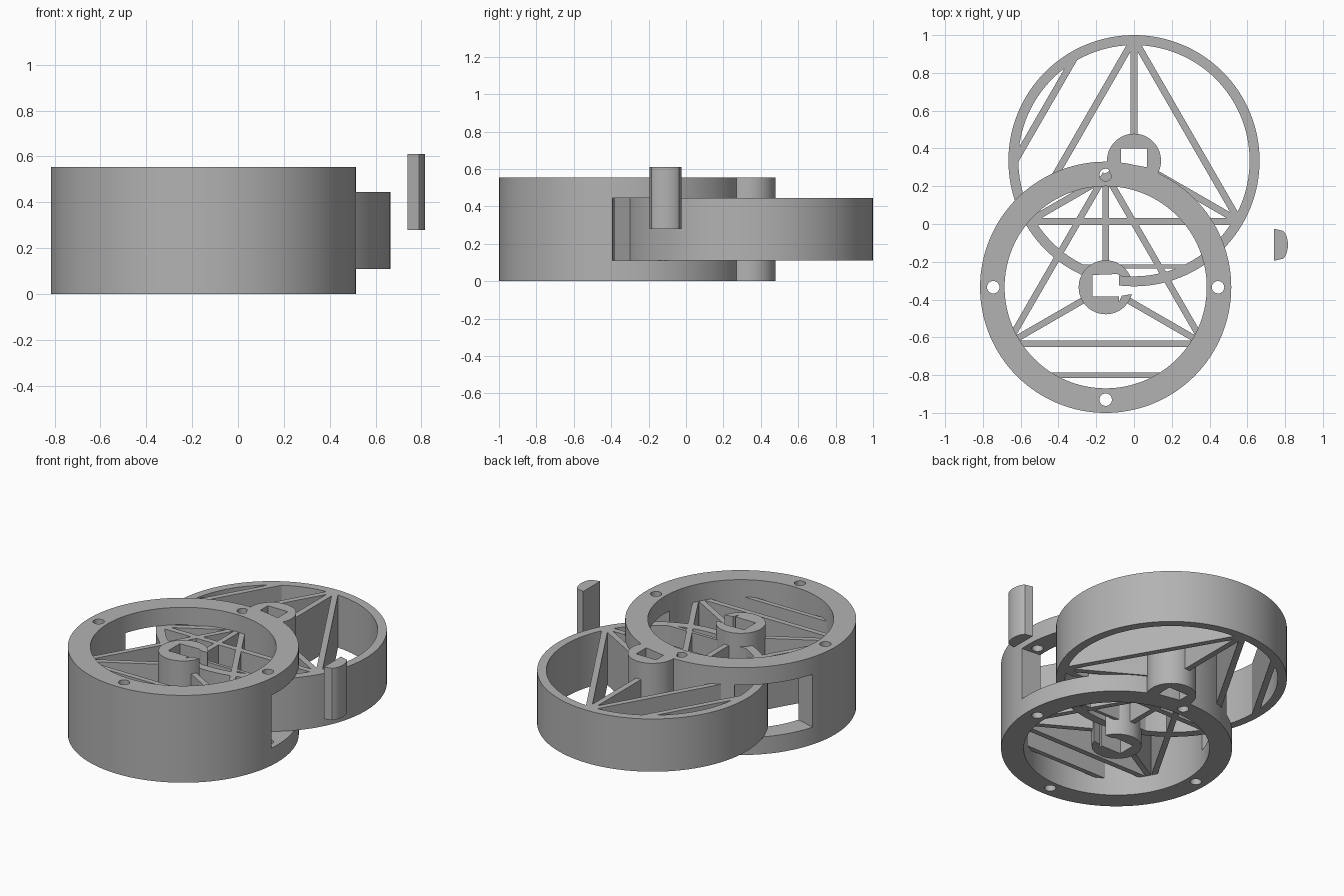
import bpy, bmesh, math
from mathutils import Vector

if "Cube" in bpy.data.objects:
    bpy.data.objects.remove(bpy.data.objects["Cube"])

grey = bpy.data.materials.new("plain grey")
grey.diffuse_color = (0.45, 0.45, 0.45, 1)
grey.use_nodes = True
grey.node_tree.nodes["Principled BSDF"].inputs["Base Color"].default_value = grey.diffuse_color

A = Vector((-0.15, -0.335))   # thick ring centre
B = Vector((0.0, 0.335))      # thin ring centre
LOW, HIGH, TOP = 0.11, 0.445, 0.555


def finish(name, bm):
    bmesh.ops.recalc_face_normals(bm, faces=bm.faces)
    me = bpy.data.meshes.new(name)
    bm.to_mesh(me)
    bm.free()
    me.materials.append(grey)
    ob = bpy.data.objects.new(name, me)
    bpy.context.collection.objects.link(ob)
    return ob


def prism(name, pts, z0, z1):
    """Upright prism over a flat outline."""
    bm = bmesh.new()
    lo = [bm.verts.new((p[0], p[1], z0)) for p in pts]
    hi = [bm.verts.new((p[0], p[1], z1)) for p in pts]
    bm.faces.new(lo)
    bm.faces.new(hi)
    for i in range(len(pts)):
        j = (i + 1) % len(pts)
        bm.faces.new((lo[i], lo[j], hi[j], hi[i]))
    return finish(name, bm)


def polar(c, r, deg):
    a = math.radians(deg)
    return c + Vector((math.cos(a), math.sin(a))) * r


def disc(name, c, r, z0, z1, n=64):
    return prism(name, [polar(c, r, 360 * i / n) for i in range(n)], z0, z1)


def sector(name, c, ri, ro, a0, a1, z0, z1, n=16):
    """Curved block between two radii and two angles."""
    angles = [a0 + (a1 - a0) * i / n for i in range(n + 1)]
    return prism(name, [polar(c, ro, a) for a in angles]
                 + [polar(c, ri, a) for a in reversed(angles)], z0, z1)


def ring(name, c, ri, ro, z0, z1, n=128):
    bm = bmesh.new()
    loops = []
    for i in range(n):
        p, q = polar(c, ri, 360 * i / n), polar(c, ro, 360 * i / n)
        loops.append([bm.verts.new(v) for v in
                      ((*p, z0), (*q, z0), (*q, z1), (*p, z1))])
    for i in range(n):
        a, b = loops[i], loops[(i + 1) % n]
        for k in range(4):
            m = (k + 1) % 4
            bm.faces.new((a[k], a[m], b[m], b[k]))
    return finish(name, bm)


def bar(name, p, q, width, z0=LOW, z1=HIGH):
    """Upright plate running from p to q."""
    d = (q - p).normalized()
    s = Vector((-d.y, d.x)) * width / 2
    return prism(name, [p + s, p - s, q - s, q + s], z0, z1)


def cut(ob, cutters):
    bpy.context.view_layer.objects.active = ob
    for c in cutters:
        mod = ob.modifiers.new("cut", 'BOOLEAN')
        mod.operation = 'DIFFERENCE'
        mod.solver = 'EXACT'
        mod.object = c
        bpy.ops.object.modifier_apply(modifier=mod.name)
    for c in cutters:
        bpy.data.objects.remove(c)


def chord(name, c, dist, deg, radius, width):
    """Plate across a ring at a distance from its centre."""
    half = math.sqrt(radius ** 2 - dist ** 2)
    m = polar(c, dist, deg)
    t = polar(Vector((0, 0)), half, deg + 90)
    bar(name, m - t, m + t, width)


def truss(name, c, radius, width):
    """Triangle of plates with three spokes to the hub."""
    for i, a in enumerate((90, 210, 330)):
        bar(f"{name}_spoke_{i}", polar(c, 0.125, a), polar(c, radius - 0.02, a), width)
        bar(f"{name}_triangle_{i}", polar(c, radius, a), polar(c, radius, a + 120), width)


# thick ring with side slots and four pin holes
thick = ring("thick_ring", A, 0.535, 0.665, 0, TOP)
cut(thick, [sector("slot", A, 0.48, 0.72, -5, 36, LOW, HIGH),
            sector("slot", A, 0.48, 0.72, 122, 163.5, LOW, HIGH)]
    + [disc("pin_hole", polar(A, 0.595, a), 0.033, -0.1, 0.7, 24)
       for a in (0, 90, 180, 270)])
truss("thick_ring", A, 0.60, 0.034)
chord("thick_ring_lower_chord", A, 0.465, 270, 0.56, 0.03)

# thin ring passing through the slots, open where it meets the hub
thin = ring("thin_ring", B, 0.612, 0.665, LOW, HIGH)
cut(thin, [prism("gap", [(-0.22, -0.385), (-0.08, -0.385), (-0.08, -0.25),
                         (-0.22, -0.25)], 0, 0.6)])
truss("thin_ring", B, 0.645, 0.036)
chord("thin_ring_left_chord", B, 0.545, 150, 0.63, 0.036)
chord("thin_ring_lower_chord", B, 0.56, 270, 0.63, 0.02)

# hub in the thin ring with a tapered key hole
hub = disc("thin_ring_hub", B, 0.143, 0, TOP)
cut(hub, [prism("key_hole", [(-0.07, 0.325), (0.07, 0.30), (0.07, 0.40),
                             (-0.07, 0.40)], -0.1, 0.7)])

# hub in the thick ring, open on one side for the thin ring
hub = disc("thick_ring_hub", A, 0.143, 0.015, 0.53)
cut(hub, [prism("key_hole", [(-0.22, -0.385), (-0.08, -0.385), (-0.08, -0.415),
                             (-0.065, -0.38), (0.05, -0.36), (0.05, -0.275),
                             (-0.06, -0.28), (-0.09, -0.265), (-0.22, -0.27)],
                -0.1, 0.7)])

# loose key with a rounded face
arc = [(0.765 + 0.05 * math.cos(math.radians(t)),
        -0.11 + 0.085 * math.sin(math.radians(t))) for t in range(-60, 61, 10)]
prism("loose_key", [(0.74, -0.025), (0.74, -0.195)] + arc, 0.28, 0.61)

# smooth curved walls, keep corners sharp
for ob in bpy.data.objects:
    ob.select_set(True)
bpy.context.view_layer.objects.active = thick
bpy.ops.object.shade_smooth_by_angle(angle=math.radians(25))
